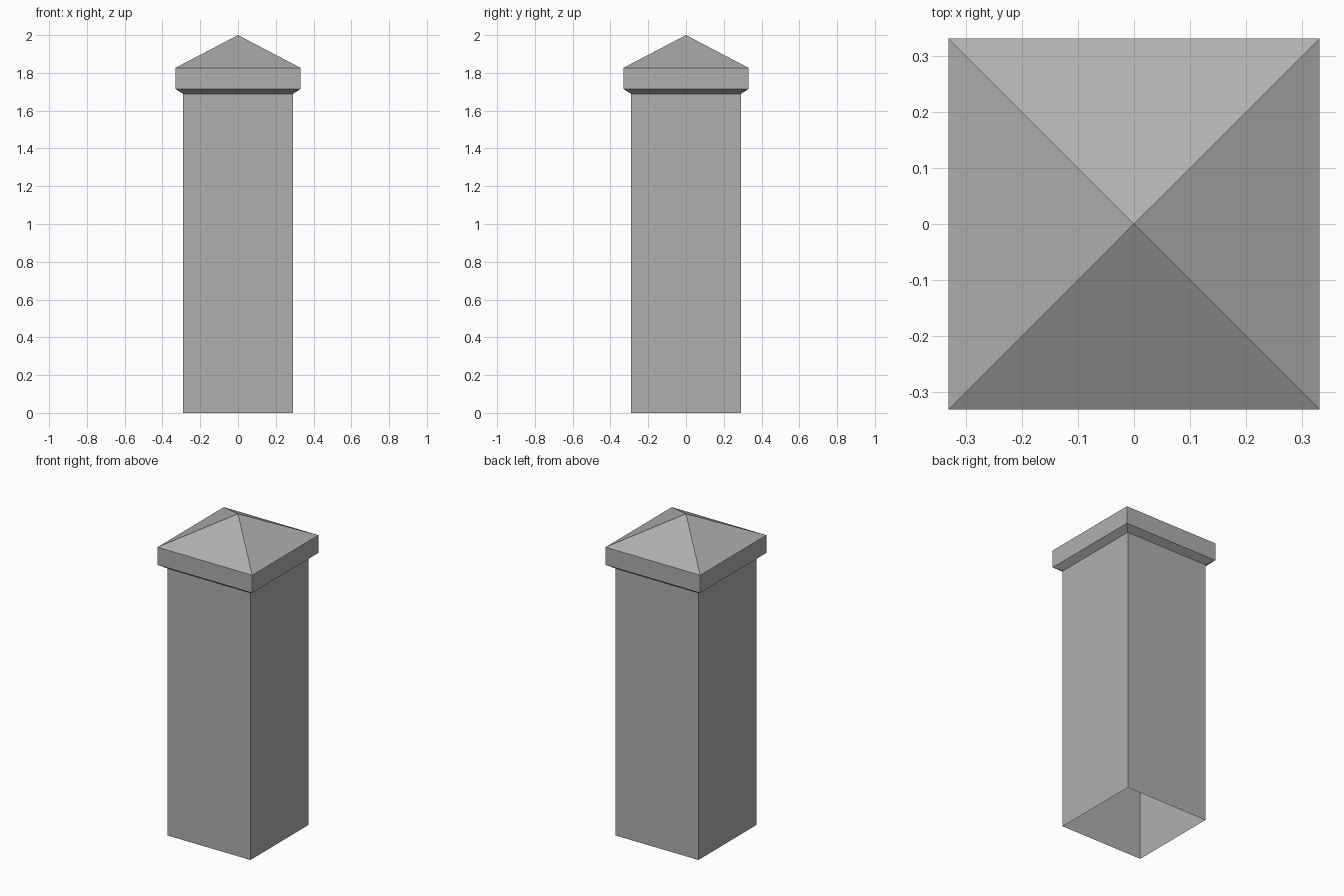
import bpy, bmesh

if "Cube" in bpy.data.objects:
    bpy.data.objects.remove(bpy.data.objects["Cube"])

# Dark grey stone colour shared by all parts
stone = bpy.data.materials.new("grey_stone")
stone.diffuse_color = (0.43, 0.43, 0.43, 1)
stone.use_nodes = True
stone.node_tree.nodes["Principled BSDF"].inputs["Base Color"].default_value = stone.diffuse_color


def square_shell(name, profile, apex=None):
    """Stack square rings given as (half width, height), open at the base."""
    bm = bmesh.new()
    rings = [[bm.verts.new((sx * r, sy * r, z))
              for sx, sy in ((-1, -1), (1, -1), (1, 1), (-1, 1))]
             for r, z in profile]
    for low, high in zip(rings, rings[1:]):
        for i in range(4):
            j = (i + 1) % 4
            bm.faces.new((low[i], low[j], high[j], high[i]))
    if apex is not None:
        tip = bm.verts.new((0, 0, apex))
        for i in range(4):
            bm.faces.new((rings[-1][i], rings[-1][(i + 1) % 4], tip))
    mesh = bpy.data.meshes.new(name)
    bm.to_mesh(mesh)
    bm.free()
    mesh.materials.append(stone)
    obj = bpy.data.objects.new(name, mesh)
    bpy.context.collection.objects.link(obj)
    return obj


# Hollow square shaft, open underneath
square_shell("pillar_shaft", [(0.29, 0), (0.29, 1.688)])

# Cap: sloped underside, upright band and pyramid top
square_shell("pillar_cap", [(0.29, 1.688), (0.331, 1.715), (0.331, 1.827)], apex=2.0)
